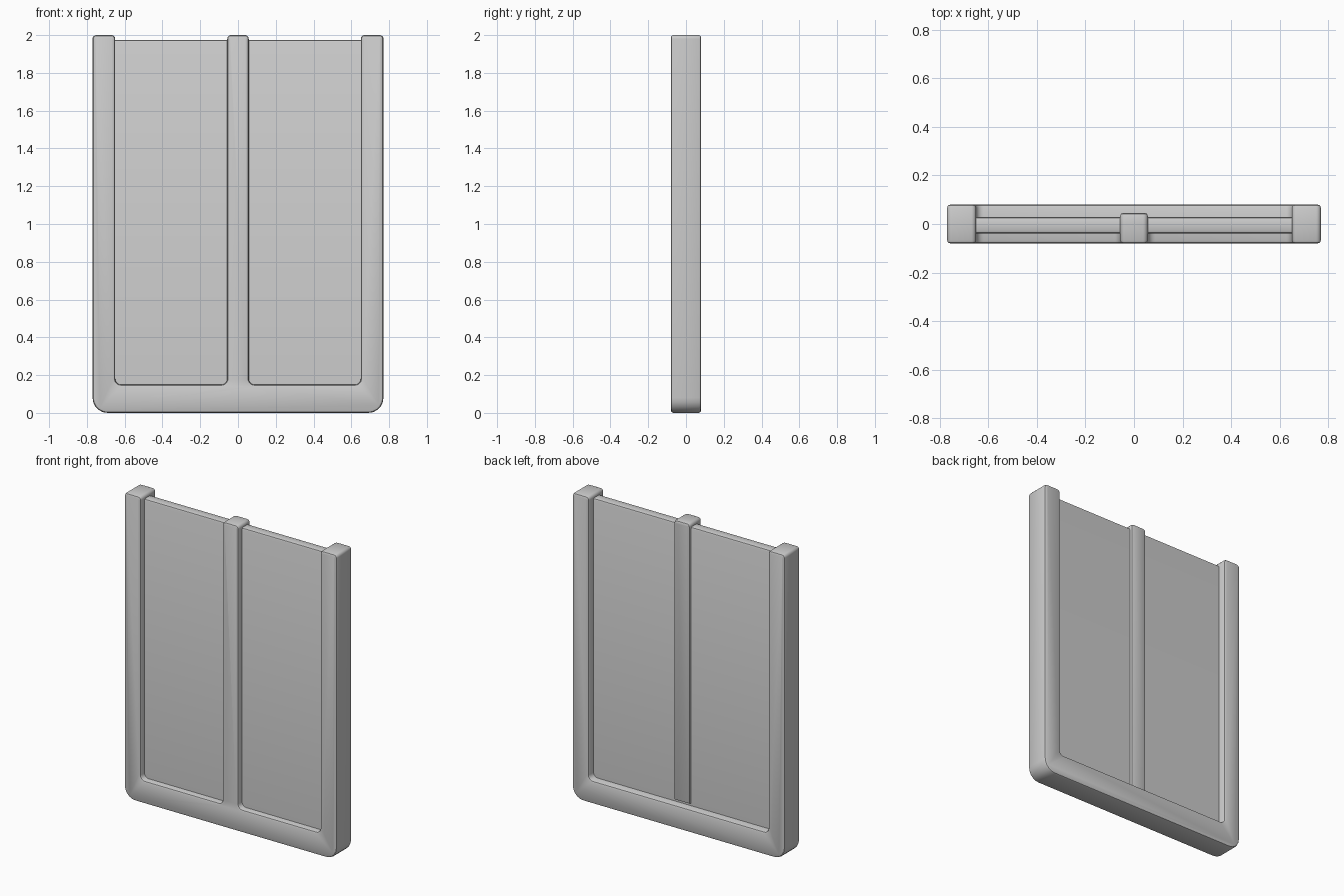
import bpy, bmesh
from math import sin, cos, pi
from mathutils import Vector

if "Cube" in bpy.data.objects:
    bpy.data.objects.remove(bpy.data.objects["Cube"])

BEV = 0.013


def rounded(points, seg=5):
    # closed (x, z, radius) outline with its right-angled corners rounded
    out = []
    n = len(points)
    for i, (x, z, r) in enumerate(points):
        p = Vector((x, z))
        if r == 0:
            out.append(p)
            continue
        a = (Vector(points[i - 1][:2]) - p).normalized() * r
        b = (Vector(points[(i + 1) % n][:2]) - p).normalized() * r
        for k in range(seg + 1):
            t = k / seg * pi / 2
            out.append(p + a * (1 - sin(t)) + b * (1 - cos(t)))
    return out


def inset(pts, d):
    # move a counter-clockwise outline inwards by d
    out = []
    n = len(pts)
    for i, p in enumerate(pts):
        e1 = (p - pts[i - 1]).normalized()
        e2 = (pts[(i + 1) % n] - p).normalized()
        n1, n2 = Vector((-e1.y, e1.x)), Vector((-e2.y, e2.x))
        out.append(p + (n1 + n2) * d / (1 + n1.dot(n2)))
    return out


def finish(bm, name):
    me = bpy.data.meshes.new(name)
    bm.to_mesh(me)
    bm.free()
    ob = bpy.data.objects.new(name, me)
    bpy.context.collection.objects.link(ob)
    bpy.context.view_layer.objects.active = ob
    ob.select_set(True)
    bpy.ops.object.shade_smooth_by_angle(angle=0.6)
    ob.select_set(False)


def shell(name, points, y_cap):
    # extrude an outline from y = 0 (left open) to a softened cap at y_cap
    bm = bmesh.new()
    pts = rounded(points)
    n = len(pts)
    s = 1 if y_cap > 0 else -1
    steps = [(0, 0), (0, y_cap - s * BEV),
             (BEV * 0.3, y_cap - s * BEV * 0.3), (BEV, y_cap)]
    rings = [[bm.verts.new((p.x, y, p.y)) for p in inset(pts, d)] for d, y in steps]
    for r0, r1 in zip(rings, rings[1:]):
        for i in range(n):
            j = (i + 1) % n
            bm.faces.new((r0[i], r0[j], r1[j], r1[i]))
    bm.faces.new(rings[-1])
    if s > 0:
        bmesh.ops.reverse_faces(bm, faces=list(bm.faces))
    finish(bm, name)


def mirrored(half):
    return half + [(-x, z, r) for x, z, r in reversed(half)]


# right half of the outline, from the bottom corner up and over the post
post = [(0.77, 0, 0.08), (0.77, 2, 0.02), (0.65, 2, 0.02), (0.65, 0.15, 0.03)]
bar = [(0.057, 0.15, 0.03), (0.057, 2, 0.02)]

# front half: posts, bottom rail and centre bar in one piece
shell("frame_front", mirrored(post + bar), -0.08)
# back half: posts and bottom rail only
shell("frame_back", mirrored(post), 0.08)
# back of the centre bar, ending just above the rail
shell("centre_bar_back", mirrored([(0.057, 0.165, 0), (0.057, 2, 0.02)]), 0.046)

# recessed panel with bevelled top edges
bm = bmesh.new()
bmesh.ops.create_cube(bm, size=1)
for v in bm.verts:
    v.co = (v.co.x * 1.32, v.co.y * 0.067 - 0.0055, 1.0575 + v.co.z * 1.835)
tops = [e for e in bm.edges if all(v.co.z > 1.9 for v in e.verts)
        and abs(e.verts[0].co.x - e.verts[1].co.x) > 1]
bmesh.ops.bevel(bm, geom=tops, offset=BEV, segments=2, profile=0.5, affect='EDGES')
finish(bm, "panel")
